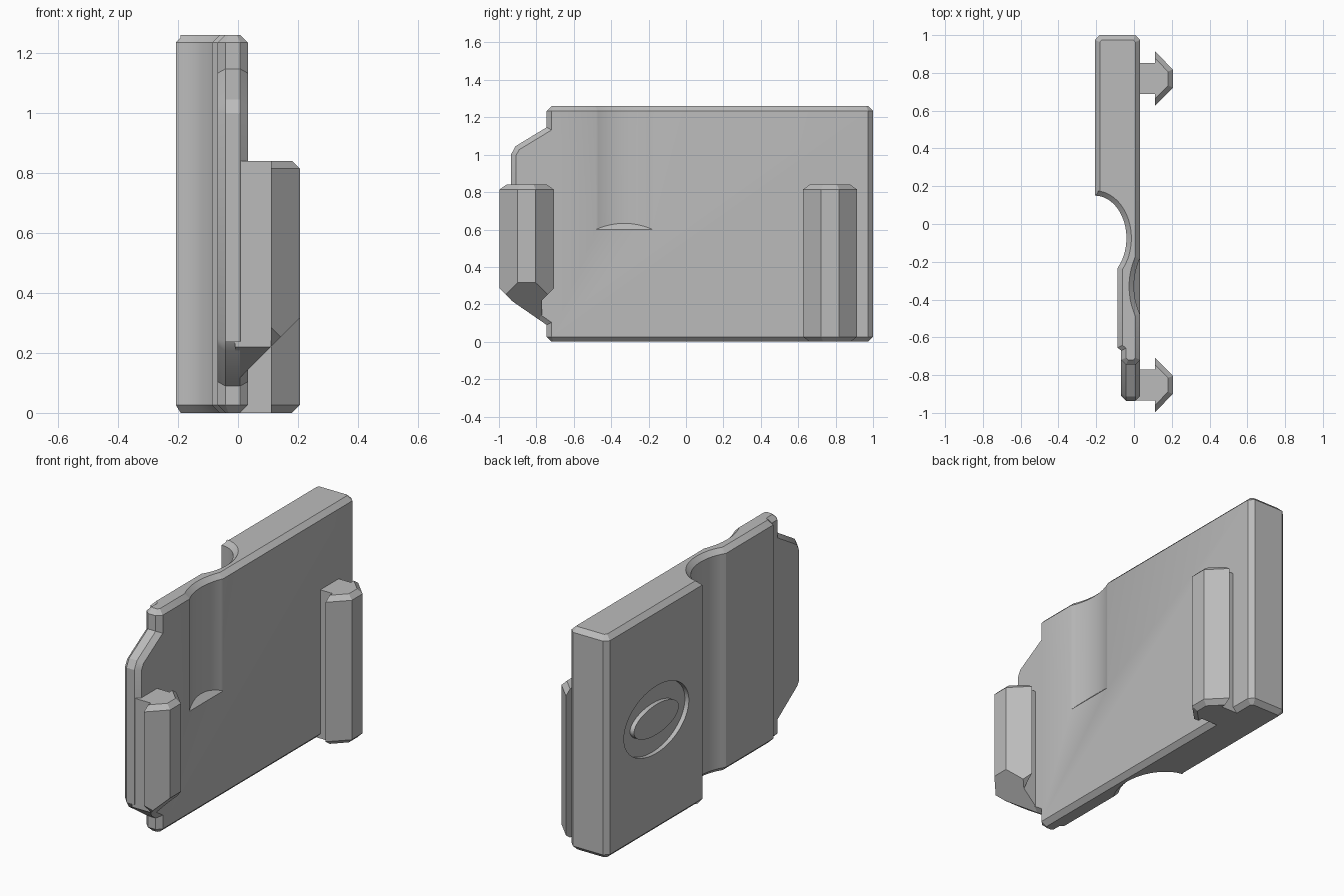
import bpy
import bmesh
from math import sin, cos, pi, radians
from mathutils import Vector

if "Cube" in bpy.data.objects:
    bpy.data.objects.remove(bpy.data.objects["Cube"])

gray = bpy.data.materials.new("plain gray")
gray.use_nodes = True
gray.diffuse_color = (0.5, 0.5, 0.5, 1)
gray.node_tree.nodes["Principled BSDF"].inputs["Base Color"].default_value = (0.5, 0.5, 0.5, 1)

CH = 0.026        # chamfer width
TOP = 1.26        # plate height
FACE = 0.033      # x of the flat clip side
BACK = -0.207     # x of the thick block's outer side


def inset(poly, d):
    """Mitred inward offset of a counter-clockwise outline."""
    pts = [Vector(p) for p in poly]
    out = []
    for i, p in enumerate(pts):
        a = (p - pts[i - 1]).normalized()
        b = (pts[(i + 1) % len(pts)] - p).normalized()
        na, nb = Vector((-a.y, a.x)), Vector((-b.y, b.x))
        out.append(p + (na + nb) * d / (1 + na.dot(nb)))
    return out


def loft(name, rings, smooth=False):
    """Skin closed rings of 3D points and cap both ends."""
    bm = bmesh.new()
    loops = [[bm.verts.new(p) for p in ring] for ring in rings]
    n = len(loops[0])
    for lo, hi in zip(loops, loops[1:]):
        for i in range(n):
            j = (i + 1) % n
            bm.faces.new((lo[i], lo[j], hi[j], hi[i]))
    bm.faces.new(loops[0][::-1])
    bm.faces.new(loops[-1])
    bmesh.ops.recalc_face_normals(bm, faces=bm.faces)
    me = bpy.data.meshes.new(name)
    bm.to_mesh(me)
    bm.free()
    me.materials.append(gray)
    ob = bpy.data.objects.new(name, me)
    bpy.context.collection.objects.link(ob)
    return ob


def upright(poly, z):
    return [(p[0], p[1], z) for p in poly]


def sideways(poly, x):
    return [(x, p[0], p[1]) for p in poly]


def chamfered(name, full, small, lo, hi, place):
    return loft(name, [place(small, lo), place(full, lo + CH),
                       place(full, hi - CH), place(small, hi)])


def ellipse(cy, cz, a, b, n=64):
    return [(cy + a * cos(2 * pi * i / n), cz + b * sin(2 * pi * i / n)) for i in range(n)]


def carve(ob, cutter):
    mod = ob.modifiers.new("carve", "BOOLEAN")
    mod.operation, mod.object, mod.solver = "DIFFERENCE", cutter, "EXACT"
    bpy.context.view_layer.objects.active = ob
    bpy.ops.object.modifier_apply(modifier=mod.name)
    bpy.data.objects.remove(cutter)


def trim_below(ob, point, normal):
    """Remove the side the normal points away from and close the cut."""
    bm = bmesh.new()
    bm.from_mesh(ob.data)
    cut = bmesh.ops.bisect_plane(bm, geom=bm.verts[:] + bm.edges[:] + bm.faces[:],
                                 plane_co=point, plane_no=normal, clear_inner=True)
    edges = [e for e in cut["geom_cut"] if isinstance(e, bmesh.types.BMEdge)]
    bmesh.ops.holes_fill(bm, edges=edges, sides=0)
    bmesh.ops.recalc_face_normals(bm, faces=bm.faces)
    bm.to_mesh(ob.data)
    bm.free()


# Plate: thick block, curved scoop and thin section in one outline
outline = [(BACK, 1 - CH), (BACK, 0.15)]
for i in range(1, 40):
    t = pi / 2 - pi * i / 40
    x, y = BACK + 0.167 * cos(t), -0.075 + 0.225 * sin(t)
    if t < 0 and x < -0.087:
        break
    outline.append((x, y))
outline += [(-0.087, -0.235), (-0.087, -0.655), (-0.068, -0.67), (-0.068, -0.745 + CH),
            (-0.068 + CH, -0.745), (FACE - CH, -0.745), (FACE, -0.745 + CH),
            (FACE, 1 - CH), (FACE - CH, 1), (BACK + CH, 1)]
plate = chamfered("plate", outline, inset(outline, CH), 0, TOP, upright)

# Shallow thumb dent with a sloping floor and flared rim
R = 0.365


def dent_ring(r):
    return [(R + r * cos(2 * pi * i / 128), -0.33 + r * sin(2 * pi * i / 128)) for i in range(128)]


floor = [(x, y, 0.6 + FACE - x) for x, y in dent_ring(R)]
dent = loft("dent_cutter", [floor, upright(dent_ring(R), TOP - CH),
                            upright(dent_ring(R + 0.06), TOP - CH + 0.06)])
carve(plate, dent)

# Oval recess with a raised oval island on the thick block
oval = ellipse(0.56, 0.63, 0.29, 0.19)
carve(plate, loft("oval_cutter", [sideways(oval, BACK - 0.1), sideways(oval, BACK + 0.025)]))
island = ellipse(0.56, 0.63, 0.2, 0.085)
parts = [plate, loft("oval_island", [sideways(island, BACK), sideways(island, BACK + 0.04)])]

# Tapered end tab
tab = [(-0.69, 0.052), (-0.69, 1.18), (-0.912, 1.045), (-0.936, 1.0), (-0.936, 0.24), (-0.915, 0.207)]
tab.reverse()
if sum(a[0] * b[1] - a[1] * b[0] for a, b in zip(tab, tab[1:] + tab[:1])) < 0:
    tab.reverse()
parts.append(chamfered("end_tab", tab, inset(tab, CH), -0.068, FACE, sideways))


# Arrow-shaped clips: stem plus barbed head
def clip(name, cy):
    head = [(0.11, cy - 0.145), (0.206, cy - 0.048), (0.206, cy + 0.048), (0.11, cy + 0.145)]
    small = [(0.11, cy - 0.108), (0.18, cy - 0.037), (0.18, cy + 0.037), (0.11, cy + 0.108)]
    stem = [(-0.01, cy - 0.082), (0.11, cy - 0.082), (0.11, cy + 0.082), (-0.01, cy + 0.082)]
    return (loft(name + "_stem", [upright(stem, 0), upright(stem, 0.84)]),
            chamfered(name + "_head", head, small, 0, 0.84, upright))


parts += clip("rear_clip", 0.77)
cy = -0.852
stem, head = clip("front_clip", cy)
parts += [stem, head]

# Slanted underside of the front clip
for ob in (stem, head):
    trim_below(ob, (0, cy, 0.11), (-1, 0, 1))
trim_below(stem, (0, -0.745, 0.09), (0, 0.69, 1))
for side in (-1, 1):
    trim_below(head, (0.11, cy + side * 0.08, 0.22), (0, -side, 1))

# Smooth the curved walls, keep the chamfers crisp
for ob in parts:
    bpy.ops.object.select_all(action="DESELECT")
    ob.select_set(True)
    bpy.context.view_layer.objects.active = ob
    bpy.ops.object.shade_smooth_by_angle(angle=radians(25))
